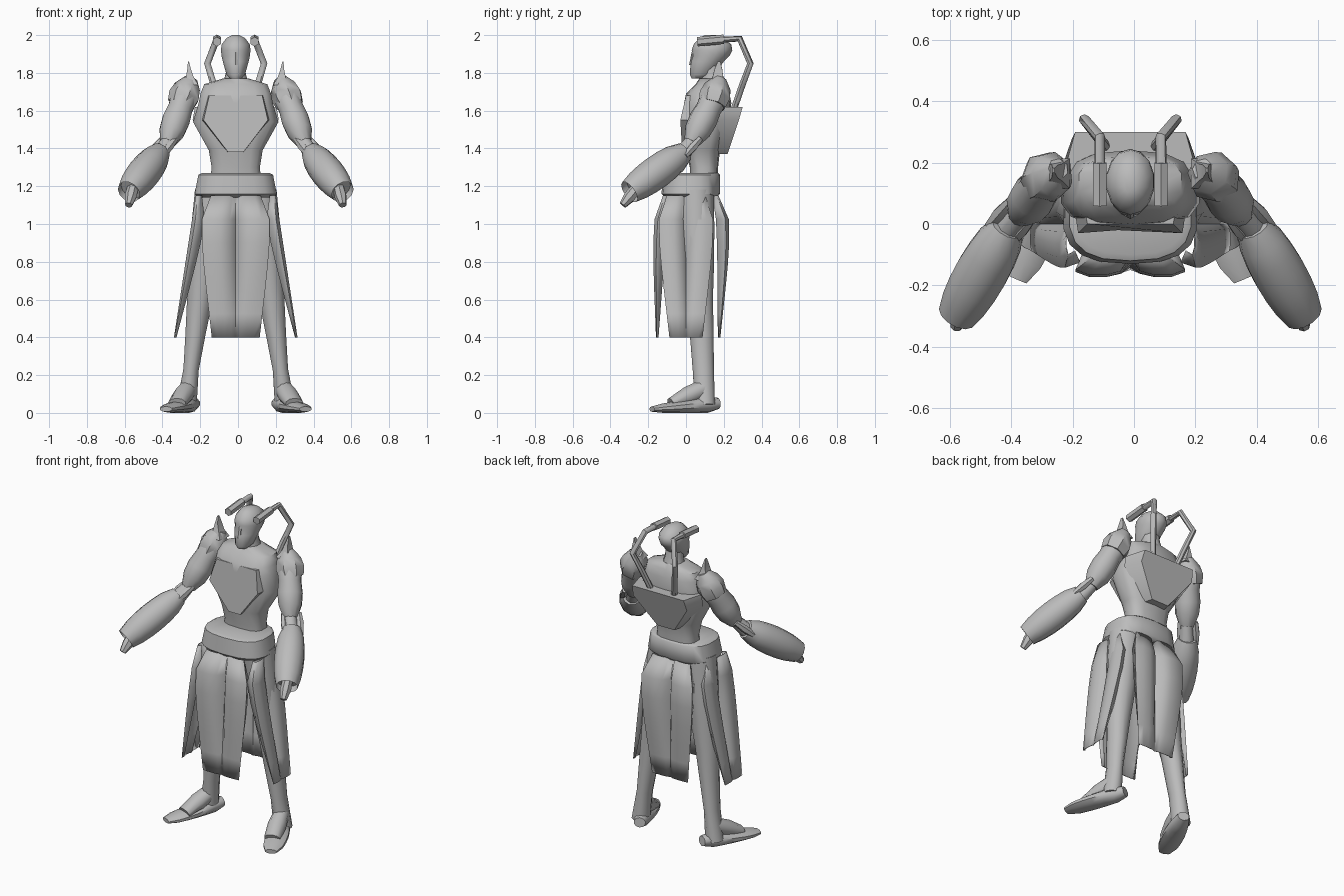
import bpy, bmesh, math
from mathutils import Vector

cube = bpy.data.objects.get("Cube")
if cube:
    bpy.data.objects.remove(cube, do_unlink=True)

middle = Vector((-.012, 0, 0))  # the body's middle line
X, Y, Z = Vector((1, 0, 0)), Vector((0, 1, 0)), Vector((0, 0, 1))

grey = bpy.data.materials.new("plain grey")
grey.use_nodes = True
colour = (.5, .5, .5, 1)
grey.diffuse_color = colour
for node in grey.node_tree.nodes:
    if node.type == 'BSDF_PRINCIPLED':
        node.inputs["Base Color"].default_value = colour
made = []


def finish(name, bm):
    bmesh.ops.recalc_face_normals(bm, faces=bm.faces)
    mesh = bpy.data.meshes.new(name)
    bm.to_mesh(mesh)
    bm.free()
    mesh.materials.append(grey)
    part = bpy.data.objects.new(name, mesh)
    bpy.context.collection.objects.link(part)
    made.append(part)
    return part


def skin(bm, rings):
    """Join neighbouring rings with faces, cap both ends, return the last cap."""
    for near, far in zip(rings, rings[1:]):
        for i in range(len(near)):
            j = (i + 1) % len(near)
            bm.faces.new((near[i], near[j], far[j], far[i]))
    bm.faces.new(rings[0])
    return bm.faces.new(rings[-1])


def signed_power(value, power):
    return math.copysign(abs(value) ** power, value)


def loft(name, points, radii, sides=10, axis=None, ref=Z, power=1, hollow=0):
    """Skin rounded sections, given as (radius across, radius up), along points."""
    bm = bmesh.new()
    rings = []
    for k, (point, (across, up)) in enumerate(zip(points, radii)):
        tangent = axis or points[min(k + 1, len(points) - 1)] - points[max(k - 1, 0)]
        tangent = tangent.normalized()
        u = tangent.cross(ref).normalized() * across
        v = u.normalized().cross(tangent) * up
        ring = []
        for i in range(sides):
            angle = math.tau * (i + .5) / sides
            ring.append(bm.verts.new(point + u * signed_power(math.cos(angle), power)
                                     + v * signed_power(math.sin(angle), power)))
        rings.append(ring)
    cap = skin(bm, rings)
    if hollow:
        bmesh.ops.inset_region(bm, faces=[cap], thickness=hollow / 4, use_boundary=True)
        for vert in cap.verts:
            vert.co -= tangent * hollow
    return finish(name, bm)


def limb(name, start, end, radii, side=1, **options):
    """A straight tapering part, its sections evenly spaced from start to end."""
    ends = [middle + Vector((side * x, y, z)) for x, y, z in (start, end)]
    points = [ends[0].lerp(ends[1], k / (len(radii) - 1)) for k in range(len(radii))]
    pairs = [r if isinstance(r, tuple) else (r, r) for r in radii]
    return loft(name, points, pairs, axis=ends[1] - ends[0], **options)


def stack(name, rows, sides, power):
    """Level sections given as (height, half width, front, back)."""
    loft(name, [middle + Y * (front + back) / 2 + Z * z for z, width, front, back in rows],
         [(width, (back - front) / 2) for z, width, front, back in rows],
         sides, Z, Y, power)


def plate(name, half, inner, spread):
    """Symmetrical slab from a half outline of (x, outer y, z), wider inside."""
    bm = bmesh.new()
    outline = half + [(-x, y, z) for x, y, z in reversed(half)]
    skin(bm, [[bm.verts.new(middle + Vector((x, y, z))) for x, y, z in outline],
              [bm.verts.new(middle + Vector((x * spread, inner, z))) for x, y, z in outline]])
    finish(name, bm)


def skirt_panel(name, out, distance, width):
    """Pleated cloth; distance and width are (at the top, at the hem, swell)."""
    bm = bmesh.new()
    half = [(.88, 1), (1, .25), (.75, 0), (.45, 0), (.18, .2)]
    pleat = [(-t, fold) for t, fold in half] + [(0, .9)] + half[::-1]
    rows = 6

    def size(measure, drop):
        top, hem, swell = measure
        return top + (hem - top) * drop + swell * math.sin(math.pi * math.sqrt(drop))

    grid = []
    for k in range(rows + 1):
        drop = k / rows
        depth = size((.03, .01, .04), drop)
        grid.append([bm.verts.new(middle + out.cross(Z) * t * size(width, drop)
                                  + out * (size(distance, drop) - fold * depth)
                                  + Z * (1.15 - .75 * drop)) for t, fold in pleat])
    for upper, lower in zip(grid, grid[1:]):
        for i in range(len(pleat) - 1):
            bm.faces.new((upper[i], upper[i + 1], lower[i + 1], lower[i]))
    cloth = finish(name, bm).modifiers.new("cloth thickness", 'SOLIDIFY')
    cloth.thickness = .004
    cloth.offset = 0


# Torso, neck and belt
stack("torso", [(1.2, .14, .02, .17), (1.3, .13, .02, .17), (1.39, .145, 0, .18),
                (1.54, .23, -.01, .23), (1.64, .2, -.01, .24),
                (1.69, .19, 0, .23), (1.74, .17, .05, .22), (1.77, .07, .07, .2)], 14, .7)
limb("neck", (0, .14, 1.74), (0, .13, 1.86), [.07, .055, .055], ref=Y)
stack("belt", [(1.14, .2, -.11, .16), (1.16, .22, -.13, .18), (1.26, .2, -.12, .18),
               (1.27, .18, -.1, .17)], 18, .75)

# Chest and back armour
plate("chest_plate", [(.14, 0, 1.68), (.17, -.03, 1.55), (.04, -.02, 1.38)], .08, 1.1)
plate("back_plate", [(.18, .3, 1.62), (.19, .28, 1.55), (.06, .22, 1.37)], .17, 1.2)

# Head
stack("head", [(1.77, .03, .03, .1), (1.79, .05, .02, .15), (1.86, .07, .025, .2),
               (1.89, .077, .035, .23), (1.92, .08, .03, .245), (1.95, .077, .04, .24),
               (1.985, .05, .07, .2), (2, .02, .1, .16)], 14, 1)
limb("nose", (0, .04, 1.91), (0, .03, 1.84), [.01, .014], sides=6, ref=Y)

# Skirt panels
for out, word, distance in ((-Y, "front", (.12, .157, .04)), (Y, "back", (.17, .18, .055))):
    skirt_panel(word + "_skirt", out, distance, (.13, .125, .05))

# Limbs and paired fittings
for side, word in ((1, "left"), (-1, "right")):
    def pair(name, start, end, radii, **options):
        limb(word + "_" + name, start, end, radii, side, **options)

    skirt_panel(word + "_skirt", X * side, (.21, .325, 0), (.1, .086, .045))
    pair("leg", (.12, .05, 1.17), (.26, .1, .04),
         [.1, .095, .085, .07, (.055, .065), (.042, .058), .055], sides=12, ref=Y)
    pair("foot", (.22, .17, .05), (.37, -.18, .02),
         [(.035, .03), (.05, .045), (.06, .04), (.066, .035), (.066, .03), (.06, .025),
          (.036, .014)])
    pair("ankle", (.25, .1, .13), (.31, -.08, .05), [(.045, .05), (.055, .05), (.05, .03)])

    # Upper arm, shoulder pad and its fin-like spike
    pair("upper_arm", (.25, .18, 1.73), (.36, .03, 1.43),
         [.055, .075, .068, .076, .07, .042], ref=Y)
    pair("shoulder_pad", (.235, .18, 1.77), (.29, .14, 1.63), [.035, .072, .085, .074],
         sides=7, ref=Y)
    pair("shoulder_spike", (.24, .165, 1.73), (.25, .175, 1.86),
         [(.06, .07), (.03, .04), (.014, .03), (.004, .01)], sides=4, ref=Y)

    # Elbow joint and hinge straps
    pair("elbow", (.35, .04, 1.45), (.4, -.02, 1.37), [.036, .045], sides=8)
    for place, x, y in (("outer", .04, .025), ("inner", -.03, -.03)):
        pair(place + "_elbow_strap", (.35 + x, .05 + y, 1.45), (.42 + x, y - .03, 1.36),
             [.016, .024, .016], sides=6)

    # Forearm cuff with a hollow end around the hand
    pair("forearm", (.4, -.01, 1.38), (.566, -.3, 1.17),
         [.055, .077, .085, .088, .086, .079, .064], sides=12, hollow=.04)
    pair("hand", (.545, -.26, 1.19), (.567, -.335, 1.1), [.03, .033, .02], sides=7)

    # Head handle and the hose running to the back
    pair("head_handle", (.1, .06, 1.965), (.1, .2, 1.978), [.025, .025], sides=6)
    bends = [(.1, .17, 1.975), (.1, .285, 1.98), (.15, .34, 1.85), (.115, .295, 1.73),
             (.08, .25, 1.6)]
    loft(word + "_hose", [middle + Vector((side * x, y, z)) for x, y, z in bends],
         [(.018, .018)] * len(bends), sides=7, ref=X)

# Smooth shading that keeps hard edges
bpy.ops.object.select_all(action='DESELECT')
for part in made:
    part.select_set(True)
bpy.context.view_layer.objects.active = made[0]
bpy.ops.object.shade_smooth_by_angle(angle=math.radians(50))
